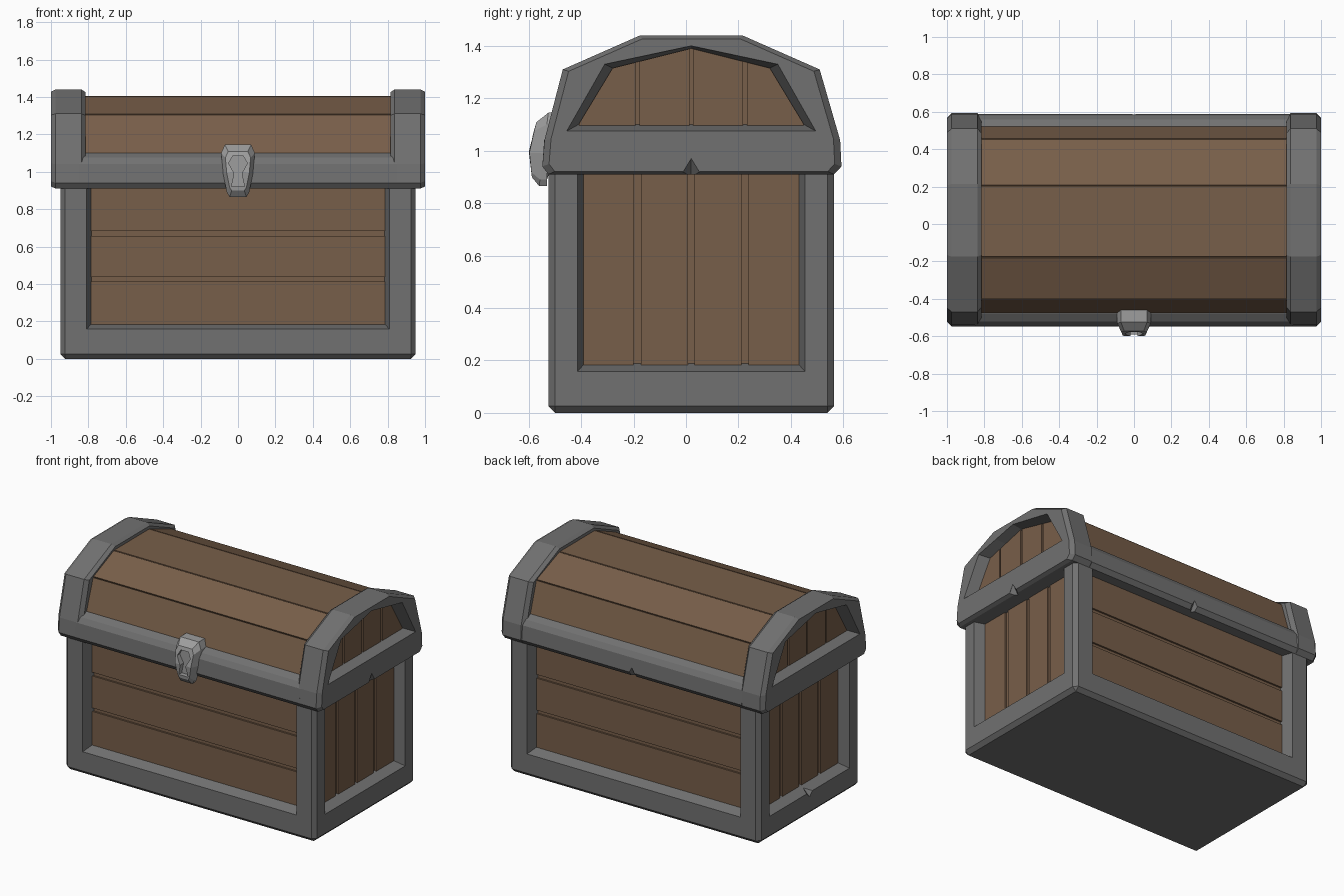
import bpy, bmesh
from mathutils import Vector

if "Cube" in bpy.data.objects:
    bpy.data.objects.remove(bpy.data.objects["Cube"])

CY = 0.02  # depth centre of the chest body


def material(name, color):
    m = bpy.data.materials.new(name)
    m.diffuse_color = (*color, 1)
    m.use_nodes = True
    m.node_tree.nodes["Principled BSDF"].inputs["Base Color"].default_value = m.diffuse_color
    return m


METAL = material("dark grey metal", (0.165, 0.165, 0.165))
WOOD = material("brown wood", (0.187, 0.113, 0.067))
STEEL = material("light grey steel", (0.34, 0.34, 0.34))


def finish(name, bm, *mats):
    bmesh.ops.recalc_face_normals(bm, faces=bm.faces)
    me = bpy.data.meshes.new(name)
    bm.to_mesh(me)
    bm.free()
    for m in mats:
        me.materials.append(m)
    ob = bpy.data.objects.new(name, me)
    bpy.context.collection.objects.link(ob)
    return ob


def loft(name, rings, *mats):
    """Closed skin through matching rings; the last cap uses the last material."""
    bm = bmesh.new()
    vs = [[bm.verts.new(p) for p in r] for r in rings]
    n = len(vs[0])
    for a, b in zip(vs, vs[1:]):
        for i in range(n):
            j = (i + 1) % n
            bm.faces.new((a[i], a[j], b[j], b[i]))
    bm.faces.new(vs[0])
    bm.faces.new(vs[-1]).material_index = len(mats) - 1
    bmesh.ops.remove_doubles(bm, verts=bm.verts, dist=1e-5)
    return finish(name, bm, *mats)


def prism(name, pts, x0, x1, mat):
    return loft(name, [[(x, y, z) for y, z in pts] for x in (x0, x1)], mat)


def box(name, lo, hi, mat):
    pts = [(lo[1], lo[2]), (hi[1], lo[2]), (hi[1], hi[2]), (lo[1], hi[2])]
    return prism(name, pts, lo[0], hi[0], mat)


def cut(ob, cutter):
    cutter.hide_render = True
    cutter.hide_set(True)
    mod = ob.modifiers.new("cut", 'BOOLEAN')
    mod.operation = 'DIFFERENCE'
    mod.solver = 'EXACT'
    mod.object = cutter


# Body: chamfered box with a deeply recessed wooden panel on each side
bm = bmesh.new()
bmesh.ops.create_cube(bm, size=1)
for v in bm.verts:
    v.co = (v.co.x * 1.9, CY + v.co.y * 1.09, 0.515 + v.co.z * 1.03)
bmesh.ops.bevel(bm, geom=bm.edges[:], offset=0.026, segments=1,
                affect='EDGES', profile=0.5)
bm.normal_update()
sides = [f for f in bm.faces if f.calc_area() > 0.5 and abs(f.normal.z) < 0.1]


def inset(faces, width, depth, z_low, z_high):
    bmesh.ops.inset_individual(bm, faces=faces, thickness=width, depth=depth,
                               use_even_offset=True)
    for v in {v for f in faces for v in f.verts}:
        v.co.z = z_low if v.co.z < 0.5 else z_high


inset([f for f in sides if abs(f.normal.y) > 0.5], 0.114, 0, 0.158, 0.985)
inset([f for f in sides if abs(f.normal.x) > 0.5], 0.085, 0, 0.158, 0.985)
inset(sides, 0.027, -0.082, 0.188, 0.965)
for f in sides:
    f.material_index = 1
body = finish("body_frame", bm, METAL, WOOD)

# Body planks: horizontal on front and back, vertical on the ends
for s in (-1, 1):
    ys = sorted((CY + s * 0.46, CY + s * 0.475))
    for z0, z1 in ((0.18, 0.414), (0.438, 0.657), (0.682, 0.95)):
        box("long_side_plank", (-0.787, ys[0], z0), (0.787, ys[1], z1), WOOD)
    xs = sorted((s * 0.865, s * 0.88))
    for y0, y1 in ((-0.391, -0.2), (-0.172, 0.008), (0.032, 0.212), (0.238, 0.431)):
        box("end_plank", (xs[0], y0, 0.18), (xs[1], y1, 0.95), WOOD)

# Lid end bands: arch profile and the framed window on the outer face
ARCH = [(-0.525, 0.91), (-0.548, 0.94), (-0.54, 1.04), (-0.47, 1.31),
        (-0.175, 1.44), (CY, 1.44), (0.215, 1.44), (0.51, 1.31),
        (0.588, 1.04), (0.593, 0.94), (0.565, 0.91)]
WIN = [(-0.455, 1.075)] * 3 + [(-0.31, 1.33), (-0.145, 1.365), (CY, 1.40),
                               (0.185, 1.365), (0.35, 1.33)] + [(0.495, 1.075)] * 3
PANE = [(-0.41, 1.10)] * 3 + [(-0.28, 1.315), (-0.13, 1.3525), (CY, 1.39),
                              (0.17, 1.3525), (0.32, 1.315)] + [(0.45, 1.10)] * 3


def shrink(pts, k, cz=1.15):
    return [(CY + (y - CY) * k, cz + (z - cz) * k) for y, z in pts]


def pane_top(y):
    pts = PANE[2:9]
    for (a, za), (b, zb) in zip(pts, pts[1:]):
        if a <= y <= b:
            return za + (zb - za) * (y - a) / (b - a)
    return 1.10


bands = {}
for s in (-1, 1):
    stack = ((0.815, shrink(ARCH, 0.95)), (0.838, ARCH), (0.975, ARCH),
             (1.0, shrink(ARCH, 0.955)), (1.0, WIN), (0.92, PANE))
    bands[s] = loft("lid_end_band", [[(s * x, y, z) for y, z in r] for x, r in stack],
                    METAL, WOOD)
    for y0, y1 in ((-0.409, -0.192), (-0.178, 0.013), (0.027, 0.218), (0.232, 0.449)):
        top = [y0] + [p[0] for p in PANE[3:8] if y0 < p[0] < y1] + [y1]
        pts = [(y0, 1.09), *[(y, pane_top(y)) for y in top], (y1, 1.09)]
        prism("lid_end_plank", pts, s * 0.91, s * 0.932, WOOD)

# Lid rims along front and back
RIM = [(-0.525, 0.91), (-0.548, 0.94), (-0.541, 1.04), (-0.52, 1.075),
       (-0.48, 1.10), (-0.44, 1.10), (-0.44, 0.91)]
prism("front_lid_rim", RIM, -0.85, 0.85, METAL)
back_rim = prism("back_lid_rim", [(2 * CY - y, z) for y, z in RIM], -0.85, 0.85, METAL)

# Lid boards: inner core with one plank on each facet
ROOF = [(-0.5, 1.03), (-0.403, 1.308), (-0.178, 1.405), (0.205, 1.405),
        (0.455, 1.308), (0.542, 1.03)]
prism("lid_core", shrink(ROOF, 0.972, 1.03), -0.83, 0.83, WOOD)
for a, b in zip(ROOF, ROOF[1:]):
    a, b = Vector(a), Vector(b)
    d = (b - a).normalized()
    n = Vector((d.y, -d.x)) * 0.022
    a, b = a + d * 0.004, b - d * 0.004
    prism("lid_plank", [a, b, b + n, a + n], -0.83, 0.83, WOOD)


# Small wedge nicks in the metal edges
def nick(x, y, z, rise, r=0.045):
    rings = [[(x + k * dx, y + k * dy, z + h) for dx, dy in
              ((-r, 0), (0, -r), (r, 0), (0, r))]
             for k, h in ((1, 0), (0.02, rise))]
    return loft("nick_cutter", rings, METAL)


cut(bands[1], nick(0.998, CY, 0.90, 0.072))
cut(back_rim, nick(0, 0.586, 0.90, 0.072))
cut(body, nick(-0.952, CY, 0.175, -0.05, 0.05))

# Latch: shell hooked over the rim, bulging forward, with a sunken keyhole
half = [(0.07, 1.145), (0.09, 1.10), (0.08, 0.99), (0.06, 0.89), (0.045, 0.865)]
outline = half + [(-x, z) for x, z in reversed(half)]


def latch_ring(k, depth):
    ring = [(x * k, 1.0 + (z - 1.0) * k) for x, z in outline]
    return [(x, depth(z), z) for x, z in ring]


latch = loft("latch", [
    latch_ring(1, lambda z: -0.46 if z > 1.05 else -0.53),
    latch_ring(1, lambda z: -0.525 - 0.125 * (1.145 - z)),
    latch_ring(0.75, lambda z: -0.598 + (0.25 if z > 1 else 0.1) * abs(z - 1)),
    latch_ring(0.03, lambda z: -0.6)], STEEL)
hole = [(0.028, 1.085), (0.05, 1.045), (0.02, 0.99), (0.035, 0.92)]
hole += [(-x, z) for x, z in reversed(hole)]
cut(latch, loft("keyhole_cutter", [[(x, y, z) for x, z in hole]
                                   for y in (-0.65, -0.56)], STEEL))
